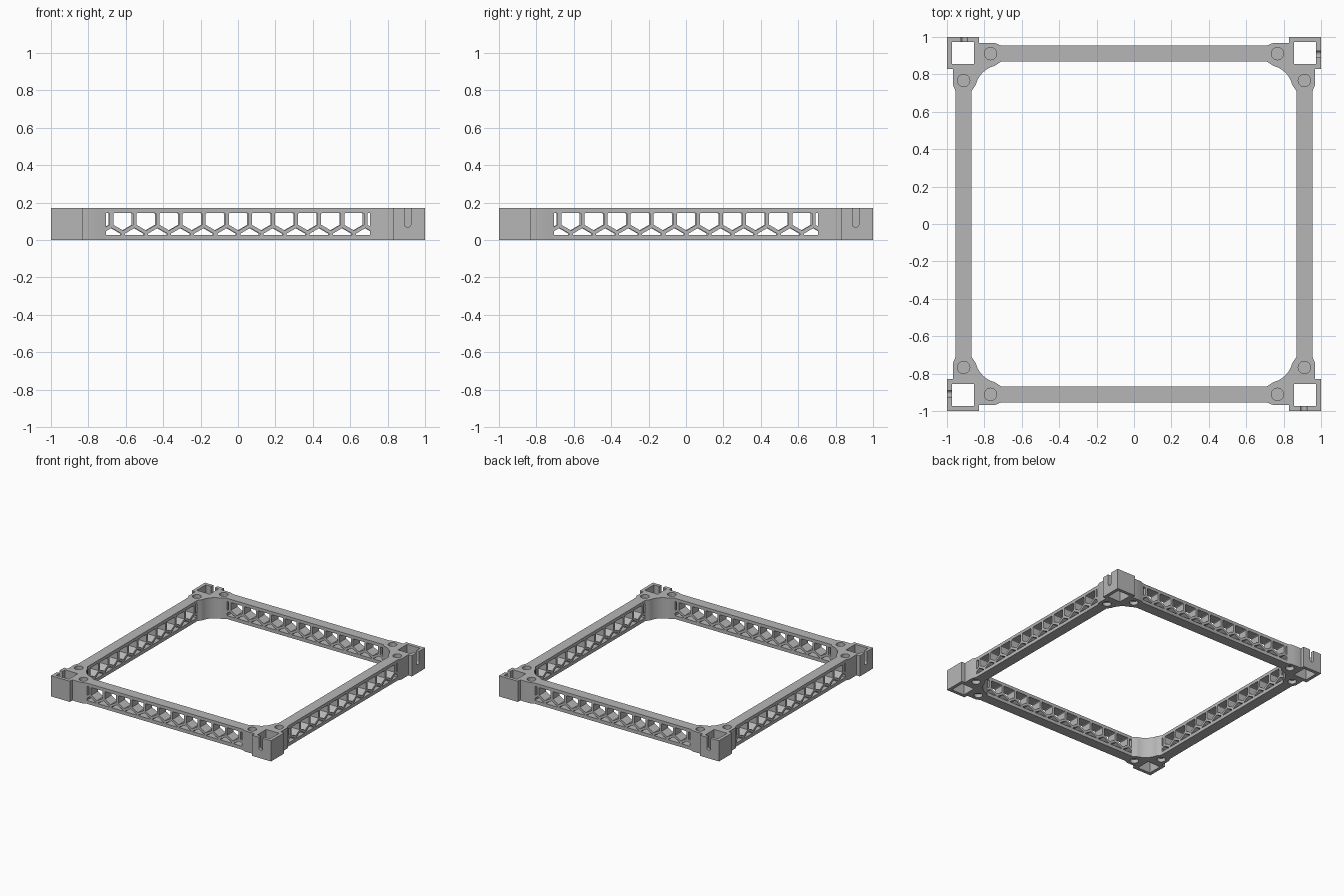
import bpy, bmesh
from math import pi, sin, cos, sqrt
from mathutils import Matrix, Vector

if "Cube" in bpy.data.objects:
    bpy.data.objects.remove(bpy.data.objects["Cube"], do_unlink=True)

HEIGHT = 0.17
MID = 0.911          # centre line of the beams
TURNS = [Matrix.Rotation(k * pi / 2, 4, 'Z') for k in range(4)]
UPRIGHT = Matrix.Rotation(pi / 2, 4, 'X')   # plan (x, y) becomes (x, z), depth along -y


def prism(bm, points, lo, hi, matrix=Matrix()):
    """Closed prism over a 2D outline, from lo to hi."""
    ends = [[bm.verts.new(matrix @ Vector((x, y, d))) for x, y in points] for d in (lo, hi)]
    bm.faces.new(ends[0][::-1])
    bm.faces.new(ends[1])
    for i in range(len(points)):
        j = (i + 1) % len(points)
        bm.faces.new((ends[0][i], ends[0][j], ends[1][j], ends[1][i]))


def arc(cx, cy, r, start, end, steps):
    return [(cx + r * cos(start + (end - start) * i / steps),
             cy + r * sin(start + (end - start) * i / steps)) for i in range(steps + 1)]


def clip(points, axis, limit, sign):
    """Keep the part of a convex outline on one side of a line."""
    kept = []
    for a, b in zip(points, points[1:] + points[:1]):
        da, db = sign * (limit - a[axis]), sign * (limit - b[axis])
        if da >= 0:
            kept.append(a)
        if da * db < 0:
            t = da / (da - db)
            kept.append((a[0] + (b[0] - a[0]) * t, a[1] + (b[1] - a[1]) * t))
    return kept


def all_corners(points):
    """Repeat one corner's outline round the frame."""
    return [tuple((m @ Vector((x, y, 0)))[:2]) for m in TURNS for x, y in points]


def make_object(name, bm):
    bmesh.ops.recalc_face_normals(bm, faces=bm.faces)
    mesh = bpy.data.meshes.new(name)
    bm.to_mesh(mesh)
    bm.free()
    obj = bpy.data.objects.new(name, mesh)
    bpy.context.collection.objects.link(obj)
    return obj


def cut(target, bm):
    """Subtract a set of separate prisms and bake the result."""
    cutter = make_object("cutter", bm)
    cutter.hide_render = True
    mod = target.modifiers.new("cut", 'BOOLEAN')
    mod.operation, mod.solver, mod.object = 'DIFFERENCE', 'EXACT', cutter
    graph = bpy.context.evaluated_depsgraph_get()
    mesh = bpy.data.meshes.new_from_object(target.evaluated_get(graph))
    target.modifiers.clear()
    target.data = mesh
    bpy.data.objects.remove(cutter, do_unlink=True)


# Outer outline: corner blocks, screw bosses and beams
half = [(0.954, 0.711), (0.968, 0.743), (0.968, 0.828), (1, 0.828)]
outer = half + [(1, 1)] + [(y, x) for x, y in reversed(half)]
bm = bmesh.new()
prism(bm, all_corners(outer), 0, HEIGHT)
frame = make_object("frame", bm)

# Central opening with curved gussets, post sockets and round pockets
inner = [(0.868, 0.711)] + arc(0.71, 0.71, 0.14, 0.24, pi / 2 - 0.24, 14) + [(0.711, 0.868)]
bm = bmesh.new()
prism(bm, all_corners(inner), -0.1, 0.3)
lo, hi = 0.856, 0.973
for m in TURNS:
    prism(bm, [(lo, lo), (hi, lo), (hi, hi), (lo, hi)], -0.1, 0.3, m)
    for x, y in ((0.767, MID), (MID, 0.767)):
        circle = arc(x, y, 0.033, 0, 2 * pi, 32)[:-1]
        prism(bm, circle, HEIGHT - 0.03, 0.3, m)
        prism(bm, circle, -0.1, 0.03, m)
cut(frame, bm)

# Lattice windows through the beams and a slot in one wall of each corner
PITCH, RADIUS = 0.1235, 0.06
bm = bmesh.new()
for m in TURNS:
    place = m @ UPRIGHT
    slot = arc(0.907, 0.085, 0.0175, pi, 2 * pi, 12) + [(0.9245, 0.3), (0.8895, 0.3)]
    prism(bm, slot, 0.93, 1.1, place)
    for row in range(2):
        for n in range(-7, 8):
            cx = 0.003 + (n + row / 2) * PITCH
            cz = 0.111 - row * PITCH * sqrt(3) / 2
            cell = arc(cx, cz, RADIUS, pi / 6, pi / 6 + 2 * pi, 6)[:-1]
            for axis, limit, sign in ((0, 0.706, 1), (0, -0.706, -1), (1, 0.144, 1), (1, 0.028, -1)):
                cell = clip(cell, axis, limit, sign)
            if len(cell) > 2:
                prism(bm, cell, 0.8, 1.05, place)
cut(frame, bm)

# Plain grey finish
grey = bpy.data.materials.new("plain grey")
grey.use_nodes = True
colour = (0.47, 0.47, 0.47, 1)
grey.diffuse_color = colour
grey.node_tree.nodes["Principled BSDF"].inputs["Base Color"].default_value = colour
frame.data.materials.clear()
frame.data.materials.append(grey)

bpy.ops.object.select_all(action='DESELECT')
frame.select_set(True)
bpy.context.view_layer.objects.active = frame
bpy.ops.object.shade_smooth_by_angle(angle=0.5)
